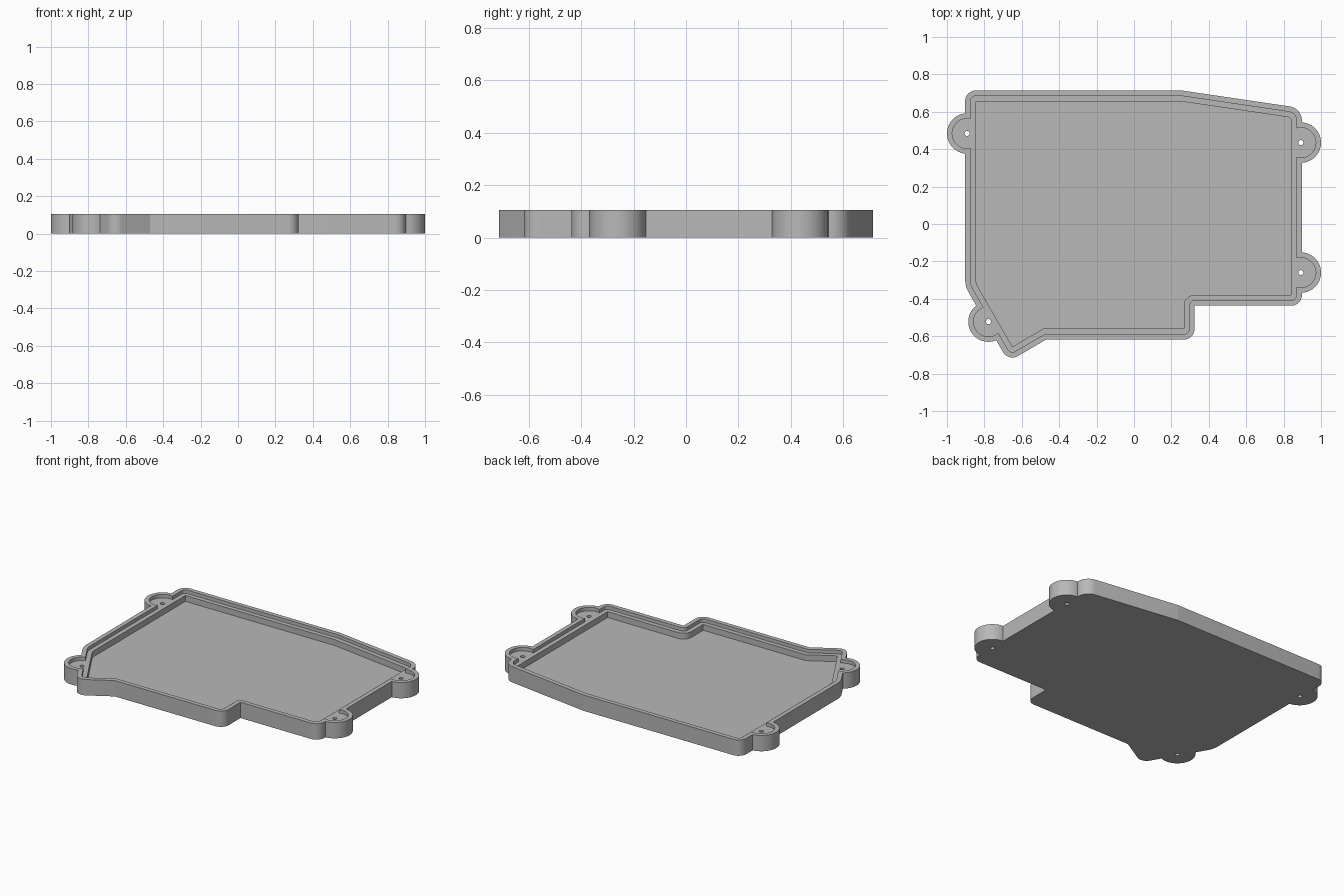
import bpy, bmesh, math
from mathutils import Vector

cube = bpy.data.objects.get("Cube")
if cube:
    bpy.data.objects.remove(cube, do_unlink=True)

HEIGHT, LEDGE_Z, FLOOR_Z = 0.105, 0.082, 0.043
WALL, RIM = 0.058, 0.029
EAR_R, RECESS_R, HOLE_R = 0.108, 0.08, 0.0135

# Cavity outline, counterclockwise: x, y, corner radius
OUTLINE = [(-0.845, 0.656, 0), (-0.845, -0.318, 0.08), (-0.65, -0.656, 0),
           (-0.486, -0.56, 0), (0.266, -0.56, 0), (0.266, -0.379, 0.058),
           (0.84, -0.379, 0), (0.84, 0.569, 0.02), (0.25, 0.656, 0)]
EARS = [(-0.892, 0.484), (-0.778, -0.522), (0.892, -0.26), (0.892, 0.435)]


def offset_outline(d):
    """Outline grown by d, with convex corners rounded."""
    n = len(OUTLINE)
    result = []
    for i in range(n):
        prev, cur, nxt = (Vector(OUTLINE[j % n][:2]) for j in (i - 1, i, i + 1))
        a, b = (cur - prev).normalized(), (nxt - cur).normalized()
        na, nb = Vector((a.y, -a.x)), Vector((b.y, -b.x))
        corner = cur + (na + nb) * d / (1 + na.dot(nb))
        turn = a.x * b.y - a.y * b.x
        r = OUTLINE[i][2] + (d if turn > 0 else -d)
        if r < 0.001:
            result.append(corner)
            continue
        # Fillet arc between the two tangent points
        side = 1 if turn > 0 else -1
        angle = a.angle(b)
        start = corner - a * r * math.tan(angle / 2)
        centre = start - na * r * side
        base = math.atan2(na.y * side, na.x * side)
        steps = max(3, round(angle / math.radians(7)))
        for k in range(steps + 1):
            t = base + side * angle * k / steps
            result.append(centre + Vector((math.cos(t), math.sin(t))) * r)
    return result


def circle(centre, r, count):
    return [Vector(centre) + Vector((math.cos(t), math.sin(t))) * r
            for t in (2 * math.pi * k / count for k in range(count))]


def prism(name, points, z0, z1):
    """Solid extruded from a flat outline."""
    bm = bmesh.new()
    face = bm.faces.new([bm.verts.new((p.x, p.y, z0)) for p in points])
    top = bmesh.ops.extrude_face_region(bm, geom=[face])["geom"]
    verts = [v for v in top if isinstance(v, bmesh.types.BMVert)]
    bmesh.ops.translate(bm, verts=verts, vec=(0, 0, z1 - z0))
    bmesh.ops.recalc_face_normals(bm, faces=bm.faces)
    mesh = bpy.data.meshes.new(name)
    bm.to_mesh(mesh)
    bm.free()
    obj = bpy.data.objects.new(name, mesh)
    bpy.context.collection.objects.link(obj)
    return obj


def combine(target, tool, operation):
    """Apply a boolean and remove the tool."""
    tool.hide_render = True
    mod = target.modifiers.new("cut", "BOOLEAN")
    mod.operation, mod.solver, mod.object = operation, "EXACT", tool
    graph = bpy.context.evaluated_depsgraph_get()
    mesh = bpy.data.meshes.new_from_object(target.evaluated_get(graph))
    target.modifiers.clear()
    target.data = mesh
    bpy.data.objects.remove(tool, do_unlink=True)


# Walled body with screw ears
tray = prism("case_tray", offset_outline(WALL), 0, HEIGHT)
for ear in EARS:
    combine(tray, prism("ear", circle(ear, EAR_R, 64), 0, HEIGHT), "UNION")

# Stepped ledge, ear recesses and main cavity
above = HEIGHT + 0.1
combine(tray, prism("ledge_cutter", offset_outline(RIM), LEDGE_Z, above), "DIFFERENCE")
for ear in EARS:
    combine(tray, prism("recess_cutter", circle(ear, RECESS_R, 64), LEDGE_Z, above), "DIFFERENCE")
combine(tray, prism("cavity_cutter", offset_outline(0), FLOOR_Z, above), "DIFFERENCE")

# Screw holes
for ear in EARS:
    combine(tray, prism("hole_cutter", circle(ear, HOLE_R, 24), -0.1, above), "DIFFERENCE")

# Grey plastic
grey = bpy.data.materials.new("grey_plastic")
grey.use_nodes = True
colour = (0.48, 0.48, 0.48, 1)
grey.diffuse_color = colour
grey.node_tree.nodes["Principled BSDF"].inputs["Base Color"].default_value = colour
tray.data.materials.clear()
tray.data.materials.append(grey)

bpy.ops.object.select_all(action="DESELECT")
tray.select_set(True)
bpy.context.view_layer.objects.active = tray
bpy.ops.object.shade_smooth_by_angle(angle=math.radians(25))
